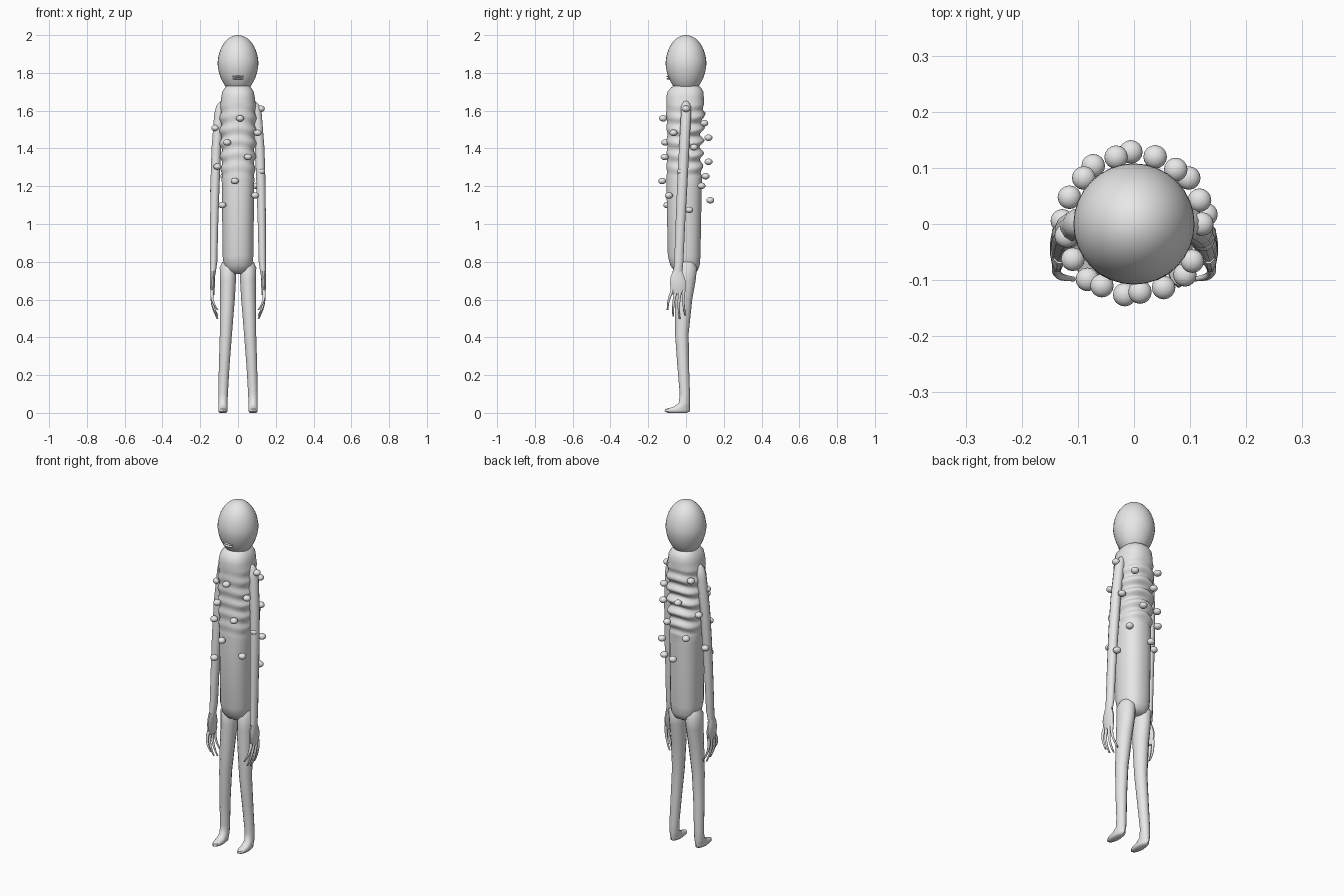
import bpy, bmesh, math
from mathutils import Vector

if "Cube" in bpy.data.objects:
    bpy.data.objects.remove(bpy.data.objects["Cube"])

skin = bpy.data.materials.new("pale grey")
skin.use_nodes = True
skin.diffuse_color = (0.8, 0.8, 0.8, 1)
skin.node_tree.nodes["Principled BSDF"].inputs["Base Color"].default_value = (0.8, 0.8, 0.8, 1)


def finish(name, bm, angle=50):
    bmesh.ops.recalc_face_normals(bm, faces=bm.faces)
    mesh = bpy.data.meshes.new(name)
    bm.to_mesh(mesh)
    bm.free()
    mesh.materials.append(skin)
    obj = bpy.data.objects.new(name, mesh)
    bpy.context.collection.objects.link(obj)
    bpy.ops.object.select_all(action="DESELECT")
    obj.select_set(True)
    bpy.context.view_layer.objects.active = obj
    bpy.ops.object.shade_smooth_by_angle(angle=math.radians(angle))
    return obj


def sample(rings, z):
    """Interpolate the (z, cx, cy, rx, ry) rings at a height."""
    for a, b in zip(rings, rings[1:]):
        if min(a[0], b[0]) <= z <= max(a[0], b[0]):
            return Vector(a[1:]).lerp(Vector(b[1:]), (z - a[0]) / (b[0] - a[0]))


def loft(name, rings, sides=14, side=1, power=1.0, relief=None, angle=50):
    """Skin horizontal rings; power below 1 squares the section."""
    bm = bmesh.new()
    loops = []
    for z, cx, cy, rx, ry in rings:
        loop = []
        for k in range(sides):
            t = math.tau * (k + 0.5) / sides
            c, s = math.cos(t), math.sin(t)
            px = math.copysign(abs(c) ** power, c)
            py = math.copysign(abs(s) ** power, s)
            grow = relief(t, z) if relief else 0
            loop.append(bm.verts.new((side * (cx + px * (rx + grow)), cy + py * (ry + grow), z)))
        loops.append(loop)
    for a, b in zip(loops, loops[1:]):
        for k in range(sides):
            n = (k + 1) % sides
            bm.faces.new((a[k], a[n], b[n], b[k]))
    bm.faces.new(loops[0])
    bm.faces.new(loops[-1])
    return finish(name, bm, angle)


def ellipsoid(name, centre, radii, u=16, v=10):
    bm = bmesh.new()
    bmesh.ops.create_uvsphere(bm, u_segments=u, v_segments=v, radius=1)
    for vert in bm.verts:
        vert.co = Vector(a * b for a, b in zip(vert.co, radii)) + Vector(centre)
    return finish(name, bm)


# Egg-shaped head, narrower towards the chin
bm = bmesh.new()
bmesh.ops.create_uvsphere(bm, u_segments=32, v_segments=24, radius=1)
for v in bm.verts:
    taper = 1 + 0.1 * min(v.co.z, 0)
    v.co = Vector((v.co.x * 0.108 * taper, v.co.y * 0.108 * taper, 1.845 + v.co.z * 0.155))
finish("head", bm)

# Mouth: two thin lips with a slit between them
for label, z in (("upper_lip", 1.781), ("lower_lip", 1.769)):
    ellipsoid(label, (0, -0.088, z), (0.03, 0.015, 0.005))

# Neck
loft("neck", [(1.69, 0, 0, 0.08, 0.085), (1.73, 0, 0, 0.064, 0.064), (1.78, 0, 0, 0.068, 0.068)], 12)


# Torso with sagging rib folds, strongest on the back
def folds(t, z):
    fade = max(0, 1 - abs(z - 1.44) / 0.2) ** 0.5
    back = 0.5 + 0.5 * math.sin(t)
    wave = math.sin((z + 0.02 * abs(math.cos(t))) * math.tau / 0.068)
    return fade * (0.003 + 0.011 * back) * wave


body = [(0.735, 0, 0.0, 0.035, 0.035), (0.75, 0, 0.0, 0.06, 0.06), (0.78, 0, -0.005, 0.076, 0.078),
        (0.83, 0, -0.01, 0.082, 0.087), (1.2, 0, -0.01, 0.086, 0.094), (1.45, 0, -0.008, 0.093, 0.093),
        (1.6, 0, -0.005, 0.095, 0.1), (1.67, 0, -0.005, 0.09, 0.1), (1.7, 0, -0.003, 0.084, 0.096),
        (1.725, 0, 0, 0.068, 0.078), (1.735, 0, 0, 0.055, 0.06)]
heights = sorted({r[0] for r in body} | {1.24 + 0.0085 * i for i in range(48)})
loft("torso", [(z, *sample(body, z)) for z in heights], 24, power=0.85, relief=folds, angle=60)

finger_plan = [(-0.072, -0.098, 0.545), (-0.052, -0.068, 0.51), (-0.03, -0.034, 0.497), (-0.012, -0.003, 0.515)]

for side, label in ((1, "left"), (-1, "right")):
    # Leg running into a forward-pointing foot
    loft(label + "_leg", [
        (0, 0.08, -0.045, 0.018, 0.05), (0.008, 0.08, -0.047, 0.025, 0.067), (0.02, 0.08, -0.045, 0.025, 0.065),
        (0.03, 0.08, -0.025, 0.025, 0.045), (0.05, 0.08, -0.009, 0.025, 0.03), (0.1, 0.079, -0.006, 0.026, 0.027),
        (0.25, 0.073, -0.015, 0.029, 0.031), (0.42, 0.064, -0.022, 0.033, 0.036), (0.6, 0.056, -0.013, 0.04, 0.046),
        (0.7, 0.053, -0.003, 0.043, 0.054), (0.77, 0.053, 0, 0.045, 0.058), (0.8, 0.053, 0, 0.03, 0.04)],
        side=side)

    # Long arm hanging from a rounded shoulder
    loft(label + "_arm", [
        (0.73, 0.133, -0.045, 0.014, 0.024), (0.8, 0.129, -0.038, 0.02, 0.025), (1.0, 0.126, -0.03, 0.022, 0.026),
        (1.2, 0.122, -0.02, 0.025, 0.028), (1.4, 0.115, -0.01, 0.026, 0.028), (1.58, 0.1, 0, 0.027, 0.028),
        (1.625, 0.09, 0, 0.026, 0.026), (1.65, 0.08, 0, 0.014, 0.015)], 12, side)

    # Flat palm, then four curling fingers
    loft(label + "_palm", [
        (0.625, 0.133, -0.041, 0.008, 0.03), (0.65, 0.135, -0.042, 0.012, 0.04), (0.69, 0.136, -0.043, 0.014, 0.044),
        (0.72, 0.135, -0.045, 0.014, 0.038), (0.75, 0.133, -0.045, 0.014, 0.026)], 12, side)
    for i, (y0, y1, tip) in enumerate(finger_plan):
        rings = []
        for k in range(7):
            f = k / 6
            bow = 0.006 * math.sin(math.pi * f)
            r = 0.0095 - 0.005 * f
            rings.append((0.65 + (tip - 0.65) * f, 0.136 - 0.028 * f * f + bow, y0 + (y1 - y0) * f - bow, r, r))
        loft(f"{label}_finger_{i + 1}", rings, 8, side)

# Round growths spiralling down the torso
for i in range(22):
    t = math.radians(137.5 * i)
    r = 0.121 + 0.0004 * i
    ellipsoid(f"growth_{i + 1}", (r * math.cos(t), r * math.sin(t), 1.61 - 0.0255 * i), (0.021, 0.021, 0.017))
